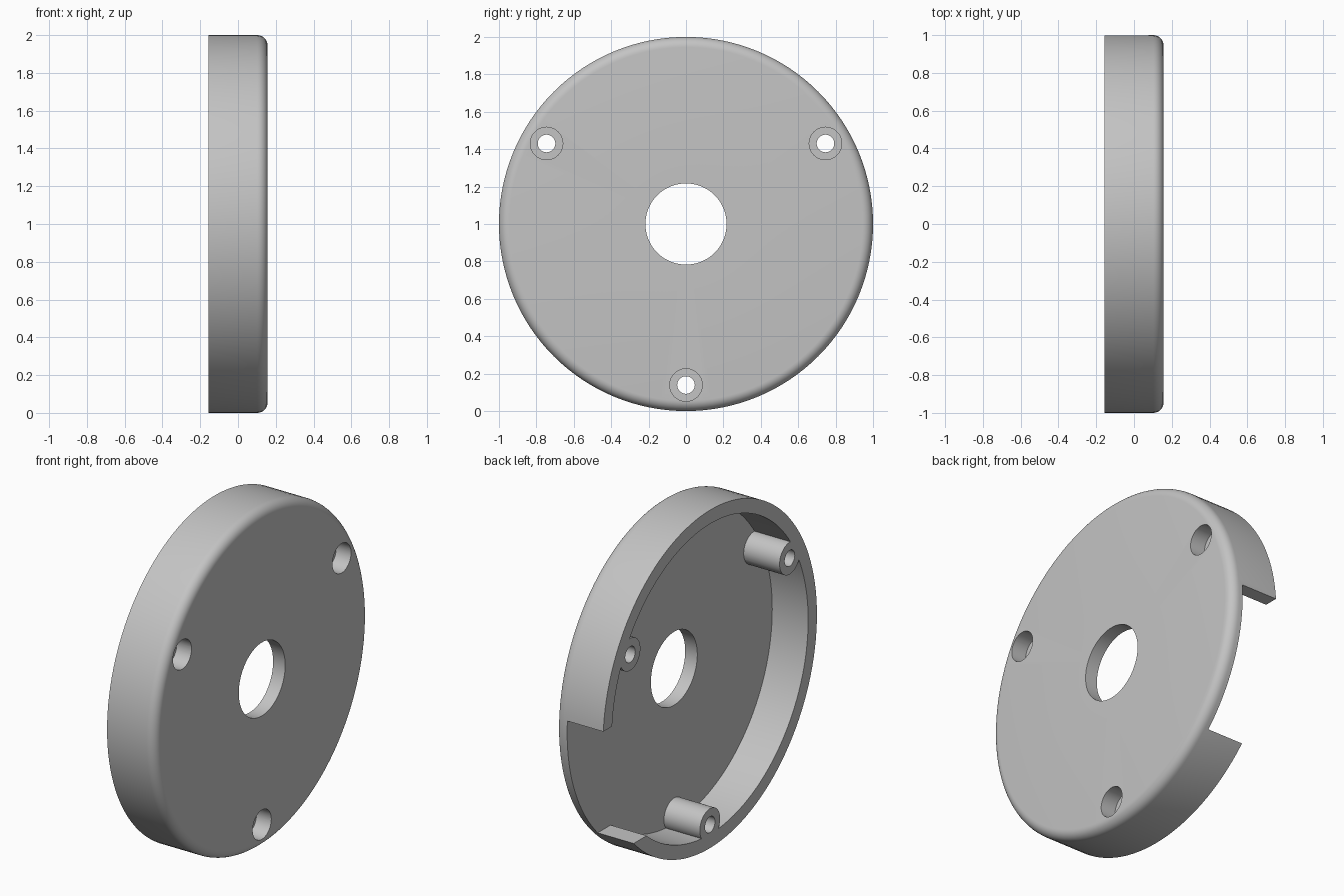
import bpy, bmesh
from math import radians, pi, sin, cos
from mathutils import Matrix, Vector

old = bpy.data.objects.get("Cube")
if old:
    bpy.data.objects.remove(old, do_unlink=True)

HALF = 0.157         # half of the depth along x
FLOOR = 0.078        # inner face of the plate
WALL_IN = 0.918      # inner radius of the wall
FILLET = 0.055
CENTRE = Vector((0, 0, 1))

grey = bpy.data.materials.new("plain grey")
grey.use_nodes = True
grey.diffuse_color = (0.55, 0.55, 0.55, 1)
grey.node_tree.nodes["Principled BSDF"].inputs["Base Color"].default_value = (0.55, 0.55, 0.55, 1)


def make_object(name, bm):
    bmesh.ops.recalc_face_normals(bm, faces=bm.faces)
    mesh = bpy.data.meshes.new(name)
    bm.to_mesh(mesh)
    bm.free()
    mesh.materials.append(grey)
    obj = bpy.data.objects.new(name, mesh)
    bpy.context.collection.objects.link(obj)
    return obj


def rod(name, radius, x0, x1, y, z, sides=48):
    """Cylinder lying along x."""
    bm = bmesh.new()
    place = Matrix.Translation(((x0 + x1) / 2, y, z)) @ Matrix.Rotation(pi / 2, 4, 'Y')
    bmesh.ops.create_cone(bm, cap_ends=True, segments=sides, radius1=radius,
                          radius2=radius, depth=x1 - x0, matrix=place)
    return make_object(name, bm)


def combine(target, tool, operation):
    """Apply a boolean and discard the tool."""
    mod = target.modifiers.new(tool.name, 'BOOLEAN')
    mod.operation = operation
    mod.solver = 'EXACT'
    mod.object = tool
    bpy.context.view_layer.objects.active = target
    bpy.ops.object.modifier_apply(modifier=mod.name)
    bpy.data.objects.remove(tool, do_unlink=True)


# Round cover: a turned profile with a rounded outer edge
profile = [(HALF, 0.217), (FLOOR, 0.217), (FLOOR, WALL_IN), (-HALF, WALL_IN), (-HALF, 1)]
for i in range(9):
    a = pi / 2 * i / 8
    profile.append((HALF - FILLET + FILLET * sin(a), 1 - FILLET + FILLET * cos(a)))
bm = bmesh.new()
verts = [bm.verts.new((x, 0, 1 + r)) for x, r in profile]
edges = [bm.edges.new((v, verts[(i + 1) % len(verts)])) for i, v in enumerate(verts)]
bmesh.ops.spin(bm, geom=verts + edges, cent=CENTRE, axis=(1, 0, 0),
               angle=2 * pi, steps=128, use_merge=True)
bmesh.ops.remove_doubles(bm, verts=bm.verts, dist=0.0001)
cover = make_object("round_cover", bm)

# Opening in the side wall
bm = bmesh.new()
low, high = 0.30, 1.07
bmesh.ops.create_cube(bm, size=1)
bmesh.ops.scale(bm, vec=(FLOOR + 0.3, 0.7, high - low), verts=bm.verts)
bmesh.ops.translate(bm, vec=((FLOOR - 0.3) / 2, 0.85, (low + high) / 2), verts=bm.verts)
combine(cover, make_object("wall_opening", bm), 'DIFFERENCE')

# Three screw bosses with stepped holes
spots = [(0.861 * cos(radians(d)), 1 + 0.861 * sin(radians(d))) for d in (30, 150, 270)]
for y, z in spots:
    combine(cover, rod("screw_boss", 0.095, -HALF, 0.1, y, z), 'UNION')
for y, z in spots:
    combine(cover, rod("screw_hole", 0.047, -0.3, 0.3, y, z), 'DIFFERENCE')
    combine(cover, rod("screw_head_recess", 0.087, 0.06, 0.3, y, z), 'DIFFERENCE')

# Smooth curved faces, keep the crisp edges
bpy.ops.object.select_all(action='DESELECT')
cover.select_set(True)
bpy.context.view_layer.objects.active = cover
bpy.ops.object.shade_smooth_by_angle(angle=radians(30))
